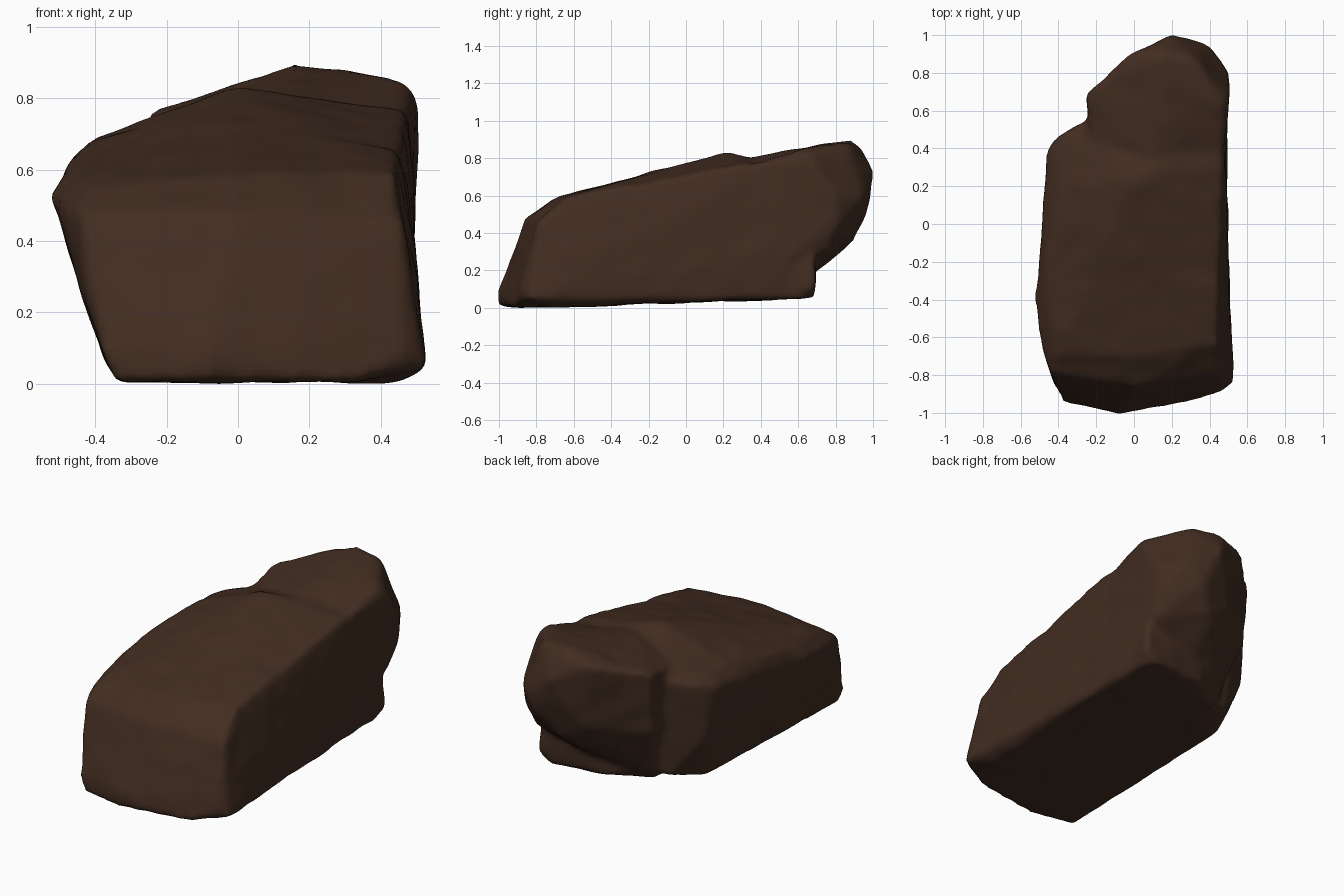
import bpy
import bmesh
from mathutils import Vector, noise

default = bpy.data.objects.get("Cube")
if default:
    bpy.data.objects.remove(default, do_unlink=True)

# Main slab: sloping top, leaning front, left-hand wall undercut
main_body = [
    (-.34, -.95, .01), (-.385, -.94, .1), (-.08, -1, .02), (-.08, -1, .1),
    (.3, -.94, .01), (.525, -.84, .05), (.46, -.89, .08), (.45, -.65, .01),
    (-.45, -.79, .49), (-.49, -.66, .5), (-.41, -.7, .56), (0, -.86, .48),
    (0, -.7, .595), (.46, -.79, .46), (.44, -.64, .6),
    (-.525, -.4, .53), (-.475, -.2, .63), (-.4, .2, .7), (0, .23, .84),
    (.47, .3, .77), (-.46, .38, .63), (-.41, .46, .66), (-.25, .55, .68),
    (-.35, .3, .05), (-.43, .42, .35), (-.25, .5, .1),
    (.485, .55, .3), (.47, .5, .05), (.475, .5, .77),
]
# Raised lobe that overhangs at the back
back_lobe = [
    (-.26, .69, .77), (-.24, .66, .4), (-.02, .9, .83), (.16, .88, .9),
    (.15, .94, .86), (.2, 1.01, .73), (.4, .95, .6), (.32, .87, .88),
    (.46, .63, .855), (.5, .66, .81), (.505, .8, .6), (.49, .8, .43),
    (.3, .97, .5), (.05, .89, .45), (.2, .9, .36), (.46, .76, .31),
    (-.2, .6, .3), (.1, .6, .12), (-.16, .52, .08), (.485, .3, .5),
    (.485, .55, .27), (-.2, .2, .68), (.47, .3, .75), (.15, .55, .85),
    (.1, .35, .81),
]
# Low foot under the overhang
back_foot = [
    (-.15, .5, .06), (.05, .66, .07), (.4, .69, .06), (.47, .6, .05),
    (.49, .69, .12), (.3, .7, .2), (.1, .68, .32), (.48, .69, .33),
    (-.2, .5, .25), (0, 0, .04), (.4, 0, .04),
]


def add_hull(target, points):
    """Append the closed convex hull of the points to the target bmesh."""
    hull = bmesh.new()
    for point in points:
        hull.verts.new(point)
    result = bmesh.ops.convex_hull(hull, input=hull.verts[:])
    loose = set(result["geom_interior"]) | set(result["geom_unused"])
    loose = [v for v in loose if isinstance(v, bmesh.types.BMVert)]
    bmesh.ops.delete(hull, geom=loose, context="VERTS")
    bmesh.ops.recalc_face_normals(hull, faces=hull.faces[:])
    temp = bpy.data.meshes.new("hull")
    hull.to_mesh(temp)
    hull.free()
    target.from_mesh(temp)
    bpy.data.meshes.remove(temp)


# Join the chunks into one object
rock_mesh = bpy.data.meshes.new("boulder")
bm = bmesh.new()
for chunk in (main_body, back_lobe, back_foot):
    add_hull(bm, chunk)
bm.to_mesh(rock_mesh)
bm.free()
boulder = bpy.data.objects.new("boulder", rock_mesh)
bpy.context.scene.collection.objects.link(boulder)

# Fuse the chunks and wear down their edges
remesh = boulder.modifiers.new("fuse", "REMESH")
remesh.mode = "VOXEL"
remesh.voxel_size = 0.02
smooth = boulder.modifiers.new("wear", "SMOOTH")
smooth.factor = 0.5
smooth.iterations = 8
depsgraph = bpy.context.evaluated_depsgraph_get()
worn = bpy.data.meshes.new_from_object(boulder.evaluated_get(depsgraph))
boulder.modifiers.clear()
boulder.data = worn
bpy.data.meshes.remove(rock_mesh)
worn.name = "boulder"

# Gentle weathered unevenness
normals = [v.normal.copy() for v in worn.vertices]
for v, normal in zip(worn.vertices, normals):
    broad = noise.noise(v.co * 3)
    fine = noise.noise(v.co * 8 + Vector((5, 2, 7)))
    v.co += normal * (broad * 0.008 + fine * 0.006)

# Rest the lowest point on the ground
lowest = min(v.co.z for v in worn.vertices)
for v in worn.vertices:
    v.co.z -= lowest

# Dark brown stone
stone = bpy.data.materials.new("dark brown stone")
stone.use_nodes = True
colour = (0.054, 0.026, 0.015, 1)
stone.diffuse_color = colour
shader = next(n for n in stone.node_tree.nodes if n.type == "BSDF_PRINCIPLED")
shader.inputs["Base Color"].default_value = colour
shader.inputs["Roughness"].default_value = 0.9
worn.materials.clear()
worn.materials.append(stone)
for face in worn.polygons:
    face.material_index = 0
    face.use_smooth = True
